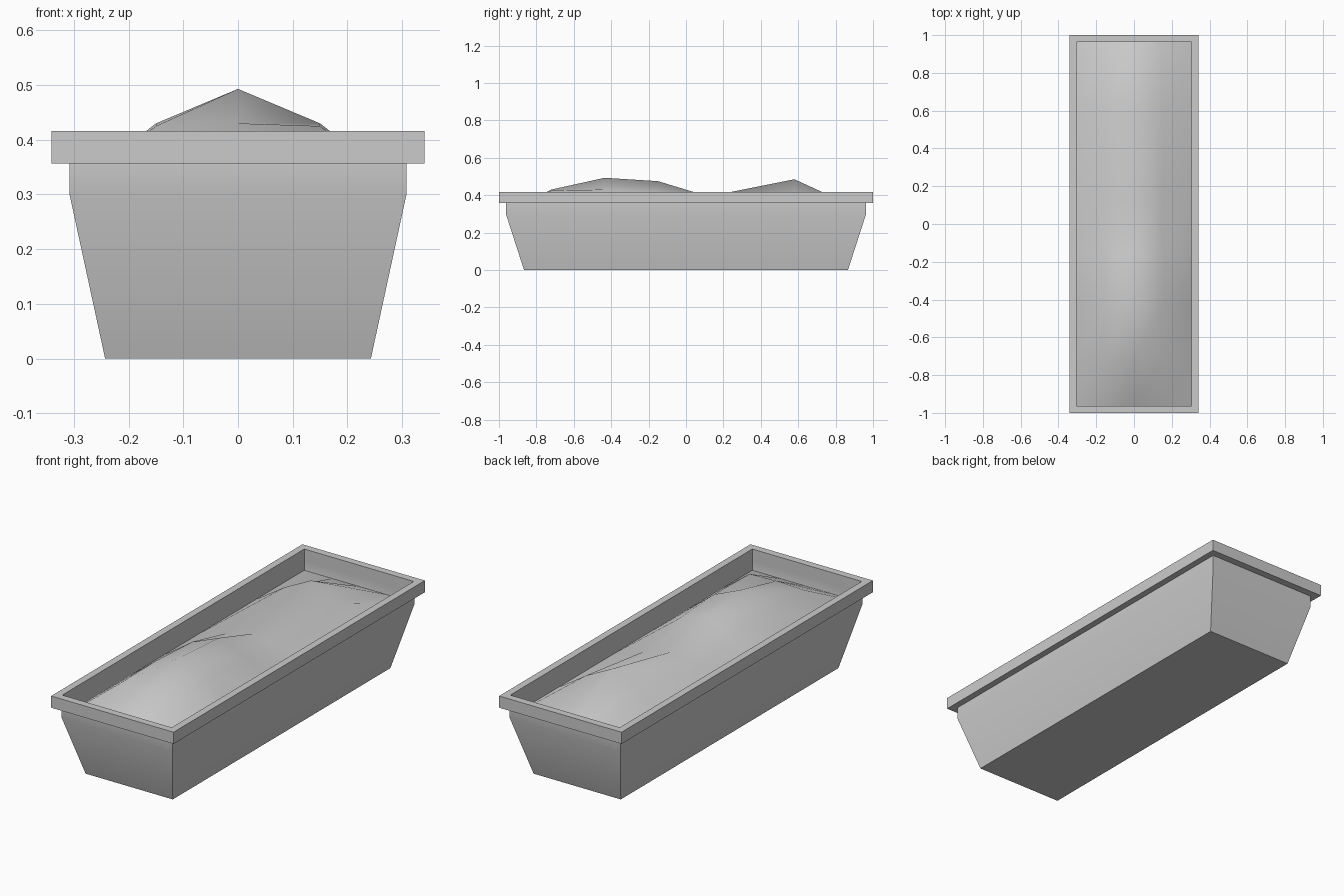
import bpy
import bmesh
from math import radians

cube = bpy.data.objects.get("Cube")
if cube:
    bpy.data.objects.remove(cube, do_unlink=True)

grey = bpy.data.materials.new("plain grey")
grey.use_nodes = True
colour = (0.6, 0.6, 0.6, 1)
grey.diffuse_color = colour
grey.node_tree.nodes["Principled BSDF"].inputs["Base Color"].default_value = colour


def finish(name, bm, angle):
    bmesh.ops.recalc_face_normals(bm, faces=bm.faces)
    mesh = bpy.data.meshes.new(name)
    bm.to_mesh(mesh)
    bm.free()
    mesh.materials.append(grey)
    obj = bpy.data.objects.new(name, mesh)
    bpy.context.collection.objects.link(obj)
    bpy.ops.object.select_all(action="DESELECT")
    obj.select_set(True)
    bpy.context.view_layer.objects.active = obj
    bpy.ops.object.shade_smooth_by_angle(angle=radians(angle))
    return obj


def ring(bm, hx, hy, z):
    return [bm.verts.new((sx * hx, sy * hy, z))
            for sx, sy in ((-1, -1), (1, -1), (1, 1), (-1, 1))]


def bridge(bm, a, b):
    for i in range(4):
        j = (i + 1) % 4
        bm.faces.new((a[i], a[j], b[j], b[i]))


# Tapered trough with overhanging rim and inner wall
profile = [(0.243, 0.866, 0), (0.308, 0.963, 0.3), (0.308, 0.963, 0.357),
           (0.341, 1, 0.357), (0.341, 1, 0.416), (0.305, 0.963, 0.416),
           (0.305, 0.963, 0.305)]
bm = bmesh.new()
rings = [ring(bm, *p) for p in profile]
bm.faces.new(rings[0])
for lower, upper in zip(rings, rings[1:]):
    bridge(bm, lower, upper)
finish("planter_trough", bm, 30)

# Uneven soil: each row is y, ridge height, shoulder height
edge = 0.309
rows = [(-0.963, edge, edge), (-0.72, 0.43, 0.425), (-0.435, 0.493, 0.43),
        (-0.15, 0.475, 0.415), (0.12, 0.393, 0.355), (0.58, 0.485, 0.41),
        (0.963, edge, edge)]
bm = bmesh.new()
grid = []
for y, ridge, shoulder in rows:
    heights = (edge, shoulder, ridge, shoulder, edge)
    xs = (-0.305, -0.15, 0, 0.15, 0.305)
    grid.append([bm.verts.new((x, y, z)) for x, z in zip(xs, heights)])
for a, b in zip(grid, grid[1:]):
    for i in range(4):
        bm.faces.new((a[i], a[i + 1], b[i + 1], b[i]))
soil = finish("soil", bm, 60)
# Soil is an open sheet, so its faces must point upwards
if soil.data.polygons[0].normal.z < 0:
    soil.data.flip_normals()
